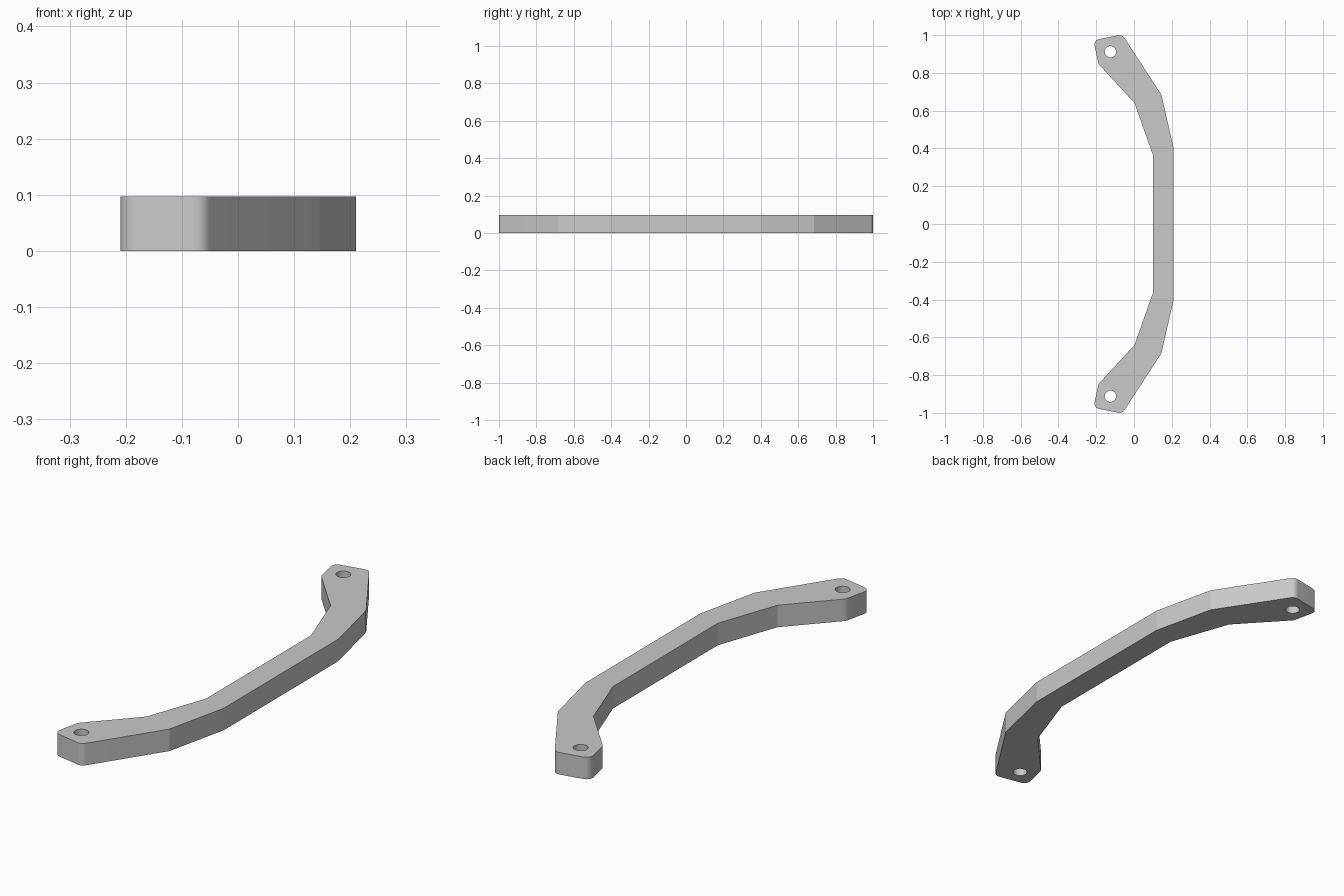
import bpy, bmesh, math
from mathutils import Vector

if "Cube" in bpy.data.objects:
    bpy.data.objects.remove(bpy.data.objects["Cube"], do_unlink=True)

HEIGHT = 0.097
HOLE = (-0.125, 0.912)
HOLE_RADIUS = 0.03

# Half outline: x, y, corner radius
HALF = [(0.21, 0.40, 0), (0.145, 0.685, 0), (-0.062, 1.003, 0.03),
        (-0.215, 0.973, 0.03), (-0.188, 0.847, 0.04),
        (0.003, 0.64, 0), (0.10, 0.365, 0)]


def fillet(before, corner, after, radius, steps=10):
    """Points of a circular arc that rounds one corner."""
    a, b = (before - corner).normalized(), (after - corner).normalized()
    half = math.acos(a.dot(b)) / 2
    centre = corner + (a + b).normalized() * (radius / math.sin(half))
    reach = radius / math.tan(half)
    start, end = corner + a * reach - centre, corner + b * reach - centre
    return [centre + start.lerp(end, i / steps).normalized() * radius
            for i in range(steps + 1)]


def outline():
    pts = HALF + [(x, -y, r) for x, y, r in reversed(HALF)]
    vecs = [Vector((x, y)) for x, y, r in pts]
    result = []
    for i, (x, y, r) in enumerate(pts):
        if r:
            result += fillet(vecs[i - 1], vecs[i], vecs[(i + 1) % len(vecs)], r)
        else:
            result.append(vecs[i])
    return result


def prism(name, points, low, high):
    bm = bmesh.new()
    face = bm.faces.new([bm.verts.new((p[0], p[1], low)) for p in points])
    top = bmesh.ops.extrude_face_region(bm, geom=[face])["geom"]
    bmesh.ops.translate(bm, vec=(0, 0, high - low),
                        verts=[v for v in top if isinstance(v, bmesh.types.BMVert)])
    bmesh.ops.recalc_face_normals(bm, faces=bm.faces)
    mesh = bpy.data.meshes.new(name)
    bm.to_mesh(mesh)
    bm.free()
    obj = bpy.data.objects.new(name, mesh)
    bpy.context.collection.objects.link(obj)
    return obj


# Bent handle bar
grey = bpy.data.materials.new("light grey")
grey.use_nodes = True
colour = (0.585, 0.585, 0.585, 1)
grey.diffuse_color = colour
grey.node_tree.nodes["Principled BSDF"].inputs["Base Color"].default_value = colour
handle = prism("pull_handle", outline(), 0, HEIGHT)
handle.data.materials.append(grey)

# Screw holes through both ends
for side, name in ((1, "back"), (-1, "front")):
    ring = [(HOLE[0] + HOLE_RADIUS * math.cos(t), side * HOLE[1] + HOLE_RADIUS * math.sin(t))
            for t in (math.tau * i / 32 for i in range(32))]
    cutter = prism(name + "_hole_cutter", ring, -0.1, HEIGHT + 0.1)
    cutter.data.materials.append(grey)
    cutter.hide_render = True
    cut = handle.modifiers.new(name + " hole", "BOOLEAN")
    cut.operation = "DIFFERENCE"
    cut.solver = "EXACT"
    cut.object = cutter

# Bake the holes, then drop the cutters
bpy.context.view_layer.objects.active = handle
handle.select_set(True)
for cut in list(handle.modifiers):
    cutter = cut.object
    bpy.ops.object.modifier_apply(modifier=cut.name)
    bpy.data.objects.remove(cutter, do_unlink=True)

# Smooth rounded corners and hole walls, crisp bends
bpy.ops.object.shade_smooth_by_angle(angle=math.radians(12))
